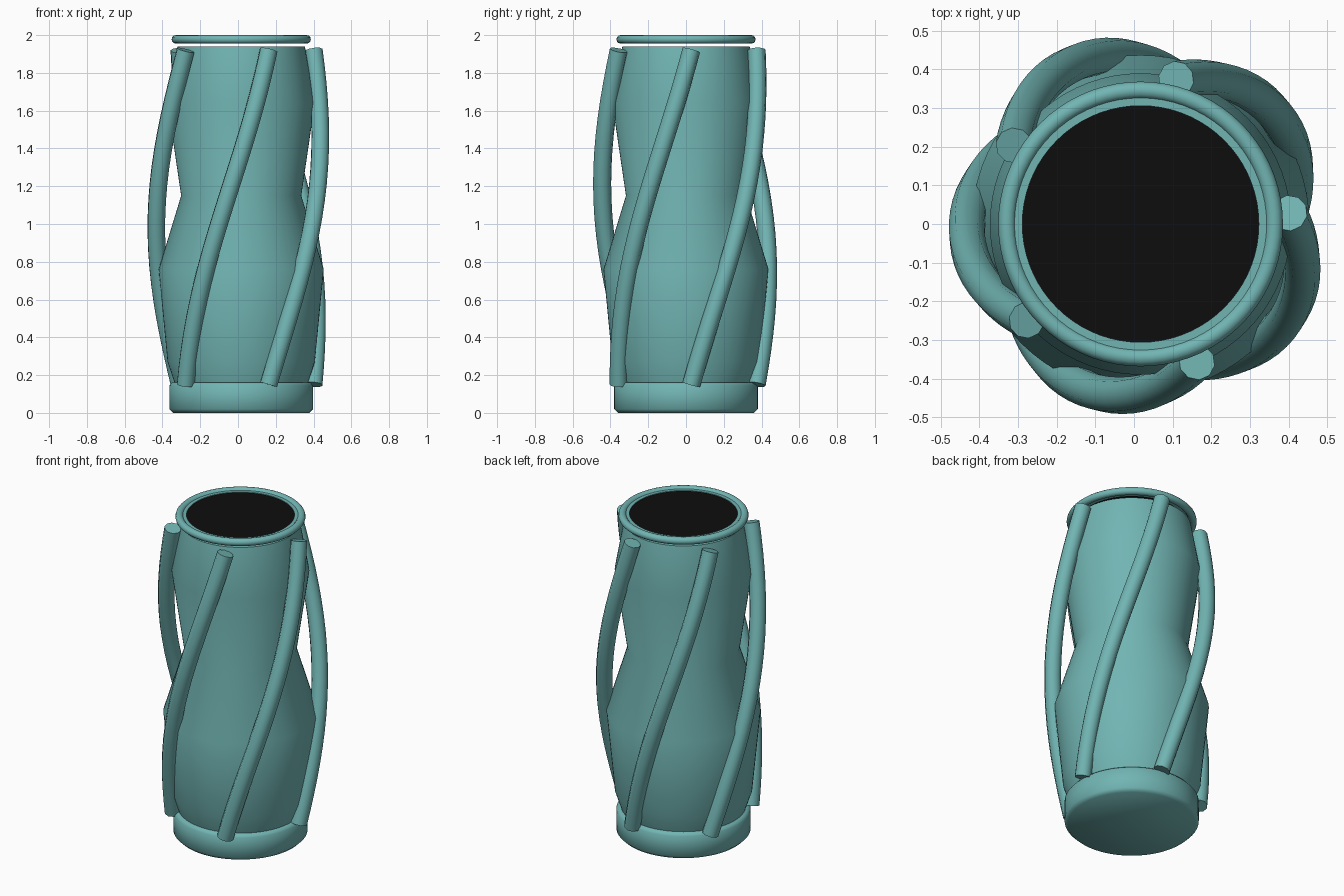
import bpy, bmesh, math
from math import sin, cos, pi, radians

cube = bpy.data.objects.get("Cube")
if cube:
    bpy.data.objects.remove(cube, do_unlink=True)

CX = 0.017  # axis of the vase


def material(name, rgb):
    m = bpy.data.materials.new(name)
    m.use_nodes = True
    m.diffuse_color = (*rgb, 1)
    bsdf = next(n for n in m.node_tree.nodes if n.type == 'BSDF_PRINCIPLED')
    bsdf.inputs["Base Color"].default_value = (*rgb, 1)
    return m


teal = material("teal", (0.165, 0.46, 0.45))
black = material("black", (0.004, 0.004, 0.004))


def smooth(obj, angle):
    bpy.ops.object.select_all(action='DESELECT')
    obj.select_set(True)
    bpy.context.view_layer.objects.active = obj
    bpy.ops.object.shade_smooth_by_angle(angle=radians(angle))


def lathe(name, profile, mat, closed=False, steps=72, angle=40):
    """Spin a list of (radius, height) points around the vase axis."""
    bm = bmesh.new()
    vs = [bm.verts.new((r, 0, z)) for r, z in profile]
    pairs = list(zip(vs, vs[1:])) + ([(vs[-1], vs[0])] if closed else [])
    edges = [bm.edges.new(p) for p in pairs]
    bmesh.ops.spin(bm, geom=vs + edges, cent=(0, 0, 0), axis=(0, 0, 1),
                   angle=2 * pi, steps=steps)
    bmesh.ops.remove_doubles(bm, verts=bm.verts, dist=1e-4)
    bmesh.ops.recalc_face_normals(bm, faces=bm.faces)
    me = bpy.data.meshes.new(name)
    bm.to_mesh(me)
    bm.free()
    me.materials.append(mat)
    obj = bpy.data.objects.new(name, me)
    obj.location.x = CX
    bpy.context.collection.objects.link(obj)
    smooth(obj, angle)
    return obj


# Base with softened rims
base = lathe("base", [(0, 0), (0.36, 0), (0.38, 0.02), (0.38, 0.145),
                      (0.365, 0.162), (0, 0.162)], teal, angle=50)

# Waisted body
lathe("body", [(0, 0.15), (0.35, 0.15), (0.39, 0.27), (0.437, 0.76),
               (0.318, 1.15), (0.39, 1.64), (0.337, 1.94), (0, 1.94)], teal)

# Floating rim ring, its inner lip and the dark opening
lathe("rim_ring", [(0.346 + 0.0225 * cos(2 * pi * i / 12),
                    1.9775 + 0.0225 * sin(2 * pi * i / 12)) for i in range(12)],
      teal, closed=True)
lathe("rim_lip", [(0.306, 1.968), (0.33, 1.968), (0.33, 1.988), (0.306, 1.988)],
      teal, closed=True)
lathe("opening", [(0, 1.97), (0.31, 1.97), (0.31, 1.984), (0, 1.984)], black)

# Five bowed struts twisting a fifth of a turn around the body
STEPS = 20
for k in range(5):
    curve = bpy.data.curves.new("strut", 'CURVE')
    curve.dimensions = '3D'
    curve.bevel_depth = 0.048
    curve.bevel_resolution = 3
    curve.use_fill_caps = True
    spline = curve.splines.new('POLY')
    spline.points.add(STEPS)
    for i, p in enumerate(spline.points):
        t = i / STEPS
        a = radians(4.2 + 72 * (k + t - 1))
        r = 0.385 + 0.065 * sin(pi * t)
        p.co = (r * cos(a), r * sin(a), 0.15 + 1.77 * t, 1)
    curve.materials.append(teal)
    strut = bpy.data.objects.new(f"strut_{k + 1}", curve)
    strut.location.x = CX
    bpy.context.collection.objects.link(strut)
    bpy.ops.object.select_all(action='DESELECT')
    strut.select_set(True)
    bpy.context.view_layer.objects.active = strut
    bpy.ops.object.convert(target='MESH')
    smooth(bpy.context.view_layer.objects.active, 45)
